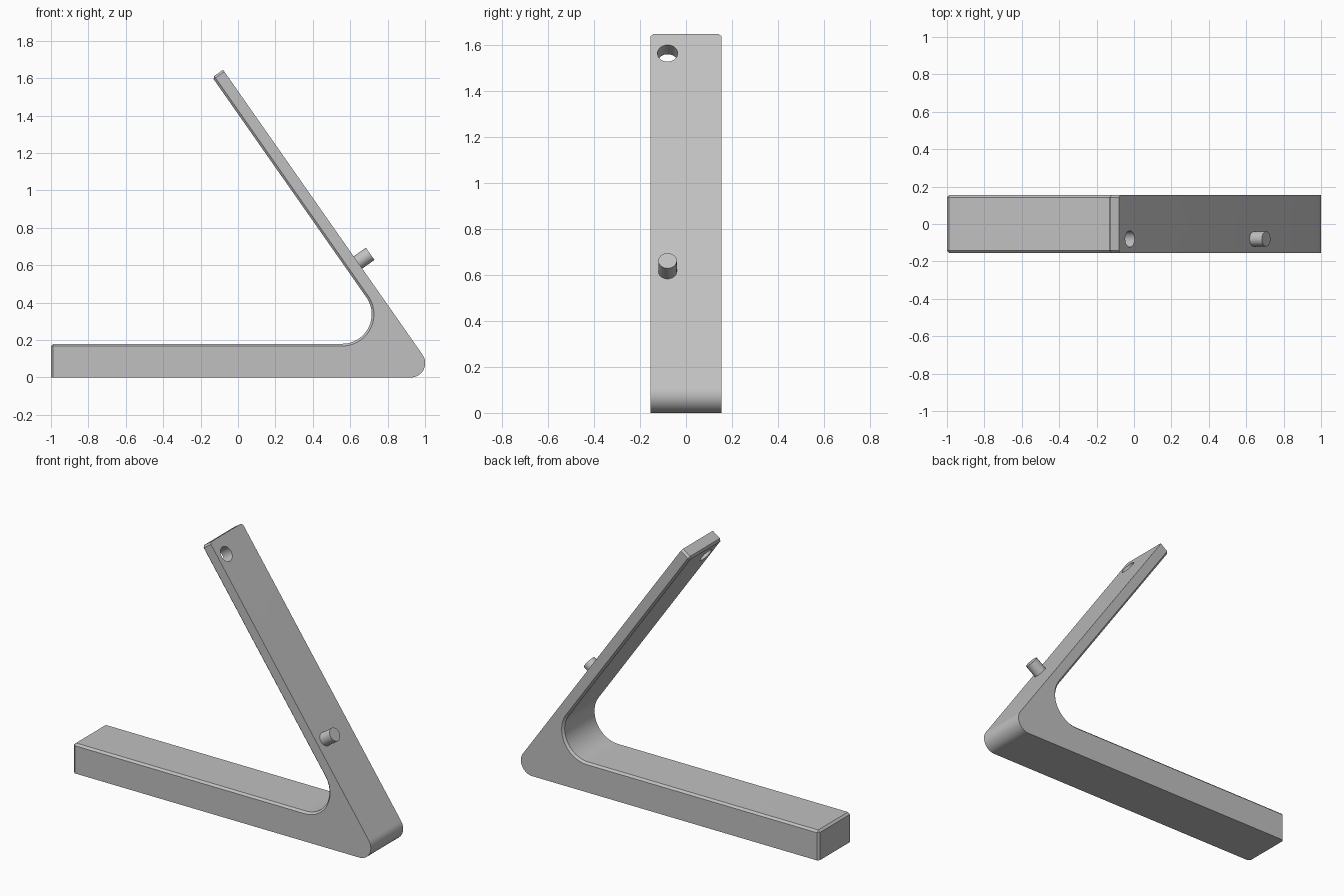
import bpy, bmesh, math
from mathutils import Vector

if "Cube" in bpy.data.objects:
    bpy.data.objects.remove(bpy.data.objects["Cube"], do_unlink=True)

HALF = 0.155                        # half width of the bar
SLOPE = math.radians(125)           # lean of the arm
ALONG = Vector((math.cos(SLOPE), 0, math.sin(SLOPE)))
OUT = Vector((math.sin(SLOPE), 0, -math.cos(SLOPE)))
TIP = Vector((-0.08, 0, 1.645))     # outer edge of the arm tip

grey = bpy.data.materials.new("light grey")
grey.use_nodes = True
COLOUR = (0.53, 0.53, 0.53, 1)
grey.diffuse_color = COLOUR
grey.node_tree.nodes["Principled BSDF"].inputs["Base Color"].default_value = COLOUR


def on_arm(z, y=0.0):
    """Point on the outer arm face at height z."""
    p = TIP + ALONG * ((z - TIP.z) / ALONG.z)
    p.y = y
    return p


def fillet(corner, r, steps):
    """Arc tangent to the base direction and the arm direction."""
    half = (math.pi - SLOPE) / 2
    start = corner.x - r / math.tan(half)
    sweep = SLOPE
    return [Vector((start + r * math.sin(sweep * i / steps), 0,
                    corner.z + r - r * math.cos(sweep * i / steps)))
            for i in range(steps + 1)]


def cylinder(name, centre, radius, depth):
    bpy.ops.mesh.primitive_cylinder_add(vertices=48, radius=radius, depth=depth, location=centre)
    ob = bpy.context.object
    ob.name = name
    ob.rotation_euler = OUT.to_track_quat('Z', 'Y').to_euler()
    ob.data.materials.append(grey)
    return ob


# Side profile: base, rounded heel, leaning arm, inner fillet
BASE_TOP = 0.18
inner_tip = TIP - OUT * 0.07
inner_corner = inner_tip + ALONG * ((BASE_TOP - inner_tip.z) / ALONG.z)
heel = fillet(on_arm(0), 0.077, 16)
crook = fillet(inner_corner, 0.158, 24)
profile = ([Vector((-1, 0, 0))] + heel + [TIP, inner_tip]
           + crook[::-1] + [Vector((-1, 0, BASE_TOP))])
n = len(profile)
tip_i = len(heel) + 1

bm = bmesh.new()
rings = [[bm.verts.new((p.x, y, p.z)) for p in profile] for y in (-HALF, HALF)]
bm.faces.new(rings[0])
bm.faces.new(rings[1][::-1])
for i in range(n):
    j = (i + 1) % n
    bm.faces.new((rings[0][j], rings[0][i], rings[1][i], rings[1][j]))
bmesh.ops.recalc_face_normals(bm, faces=bm.faces[:])

# Small chamfer along the inner side, the tip and the base end
edges = [bm.edges.get((ring[i], ring[(i + 1) % n])) for ring in rings for i in range(tip_i, n)]
edges += [bm.edges.get((rings[0][i], rings[1][i])) for i in (tip_i + 1, n - 1)]
bmesh.ops.bevel(bm, geom=edges, offset=0.012, segments=1, profile=0.5, affect='EDGES')
mesh = bpy.data.meshes.new("angled_stand")
bm.to_mesh(mesh)
bm.free()
mesh.materials.append(grey)
stand = bpy.data.objects.new("angled_stand", mesh)
bpy.context.collection.objects.link(stand)

# Hole near the arm tip
cutter = cylinder("hole_cutter", on_arm(1.562, -0.08), 0.044, 0.4)
cutter.hide_render = True
cut = stand.modifiers.new("hole", 'BOOLEAN')
cut.operation = 'DIFFERENCE'
cut.solver = 'EXACT'
cut.object = cutter
bpy.context.view_layer.objects.active = stand
bpy.ops.object.modifier_apply(modifier=cut.name)
bpy.data.objects.remove(cutter, do_unlink=True)

# Peg on the outer arm face
peg = cylinder("peg", on_arm(0.615, -0.08) + OUT * 0.03, 0.04, 0.1)

for ob in (stand, peg):
    bpy.ops.object.select_all(action='DESELECT')
    ob.select_set(True)
    bpy.context.view_layer.objects.active = ob
    bpy.ops.object.shade_smooth_by_angle(angle=math.radians(30))
